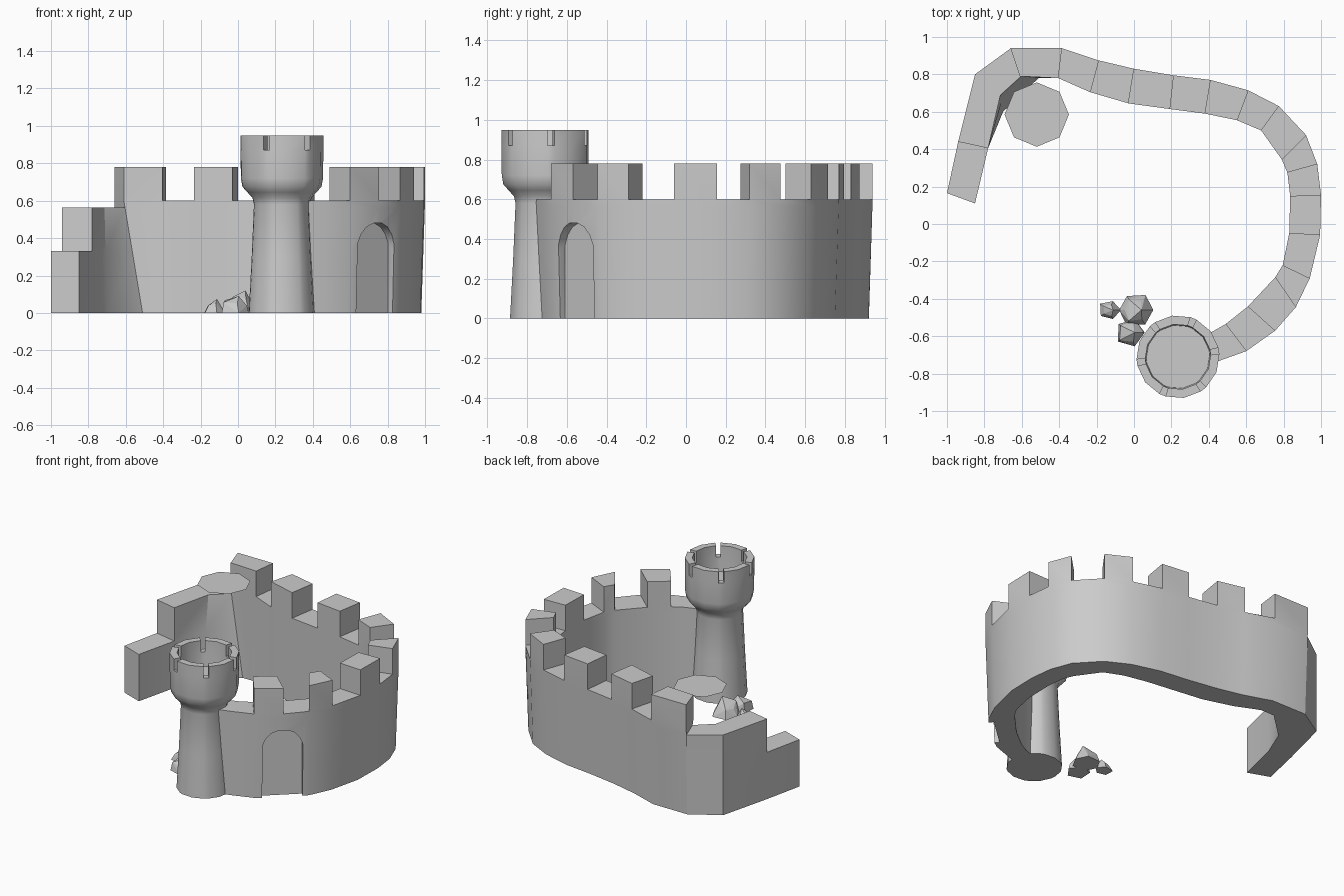
import bpy, bmesh, math, random
from mathutils import Vector

if "Cube" in bpy.data.objects:
    bpy.data.objects.remove(bpy.data.objects["Cube"])

random.seed(4)


def finish(name, bm, smooth=None):
    bmesh.ops.recalc_face_normals(bm, faces=bm.faces)
    me = bpy.data.meshes.new(name)
    bm.to_mesh(me)
    bm.free()
    ob = bpy.data.objects.new(name, me)
    bpy.context.collection.objects.link(ob)
    bpy.ops.object.select_all(action='DESELECT')
    ob.select_set(True)
    bpy.context.view_layer.objects.active = ob
    if smooth:
        bpy.ops.object.shade_smooth_by_angle(angle=math.radians(smooth))
    return ob


# Curtain wall: plan sections (outer x, y, inner x, y) from the broken end to the tower
PLAN = [
    (-1.0, .165, -.85, .11), (-.94, .44, -.78, .405), (-.85, .80, -.715, .695),
    (-.66, .94, -.61, .79), (-.385, .94, -.405, .78), (-.19, .875, -.235, .705),
    (0, .83, -.03, .645), (.21, .795, .19, .615), (.41, .77, .38, .59),
    (.61, .715, .55, .555), (.775, .63, .68, .50), (.92, .475, .79, .345),
    (.98, .32, .82, .275), (1.0, .155, .835, .15), (.995, -.06, .83, -.05),
    (.94, -.29, .795, -.22), (.865, -.445, .755, -.285), (.755, -.57, .61, -.44),
    (.60, -.68, .49, -.535), (.46, -.73, .42, -.575), (.31, -.775, .29, -.62)]
LEVELS = [0, .33, .565, .6, .78]
# number of filled levels per segment: broken steps, then merlons and gaps
FILL = [1, 2, 2] + [4 if i % 2 else 3 for i in range(3, 19)] + [3]
INNER_FOOT = {2: (-.70, .60), 3: (-.51, .78)}   # thick foot at the corner

bm = bmesh.new()
cache = {}


def wall_vert(i, side, j):
    key = (i, side, j)
    if key not in cache:
        ox, oy, ix, iy = PLAN[i]
        o, n = Vector((ox, oy)), Vector((ix, iy))
        top = n if side else o
        foot = top
        if side and i in INNER_FOOT:
            foot = Vector(INNER_FOOT[i])
        elif not side and i > 2:
            foot = o + (n - o).normalized() * .02
        p = foot.lerp(top, min(1, LEVELS[j] / .6))
        cache[key] = bm.verts.new((p.x, p.y, LEVELS[j]))
    return cache[key]


def wall_face(*keys):
    bm.faces.new([wall_vert(*k) for k in keys])


for i, fill in enumerate(FILL):
    k = i + 1
    for j in range(fill):
        for s in (0, 1):
            wall_face((i, s, j), (k, s, j), (k, s, j + 1), (i, s, j + 1))
        for e, nb in ((i, i - 1), (k, i + 1)):
            if not 0 <= nb < len(FILL) or FILL[nb] <= j:
                wall_face((e, 0, j), (e, 1, j), (e, 1, j + 1), (e, 0, j + 1))
    for j in (0, fill):
        wall_face((i, 0, j), (k, 0, j), (k, 1, j), (i, 1, j))
wall = finish("curtain_wall", bm)

# Arched door niche cut into the wall
n = Vector((.67, -.74, 0)).normalized()
t = Vector((-n.y, n.x, 0))
c = Vector((.75, -.57, 0))
half = [(.13, -.1), (.13, .37), (.11, .42), (.075, .46), (.03, .48)]
arch = half + [(-u, z) for u, z in reversed(half)]
bm = bmesh.new()
rings = [[bm.verts.new(c + n * d + t * u + Vector((0, 0, z))) for u, z in arch]
         for d in (-.065, .2)]
for r in rings:
    bm.faces.new(r)
for a in range(len(arch)):
    b = (a + 1) % len(arch)
    bm.faces.new((rings[0][a], rings[0][b], rings[1][b], rings[1][a]))
cutter = finish("door_cutter", bm)
cutter.hide_render = True
mod = wall.modifiers.new("door", 'BOOLEAN')
mod.operation = 'DIFFERENCE'
mod.solver = 'EXACT'
mod.object = cutter
bpy.context.view_layer.objects.active = wall
bpy.ops.object.modifier_apply(modifier=mod.name)
bpy.data.objects.remove(cutter)
bpy.ops.object.select_all(action='DESELECT')
wall.select_set(True)
bpy.context.view_layer.objects.active = wall
bpy.ops.object.shade_smooth_by_angle(angle=math.radians(32))

# Round tower: flared shaft, hollow head, six narrow slots in the parapet
TX, TY = .235, -.71
angles = []
for k in range(6):
    angles += [-52 + 60 * k + d for d in (-4.5, 4.5, 30)]
profile = [(.178, 0), (.162, .3), (.15, .58), (.158, .615), (.185, .645),
           (.212, .675), (.22, .72), (.222, .87), (.222, .95),
           (.175, .95), (.175, .87), (.17, .77)]
bm = bmesh.new()
rings = [[bm.verts.new((TX + r * math.cos(math.radians(a)),
                        TY + r * math.sin(math.radians(a)), z)) for a in angles]
         for r, z in profile]
N = len(angles)
for a in range(N):
    b = (a + 1) % N
    slot = a % 3 == 0
    for j in range(len(profile) - 1):
        if slot and j in (7, 8, 9):
            continue
        bm.faces.new((rings[j][a], rings[j][b], rings[j + 1][b], rings[j + 1][a]))
    if slot:
        bm.faces.new((rings[7][a], rings[7][b], rings[10][b], rings[10][a]))
        for e in (a, b):
            bm.faces.new([rings[j][e] for j in (7, 8, 9, 10)])
bm.faces.new(rings[0])
bm.faces.new(rings[-1])
finish("tower", bm, 40)

# Flat octagonal platform by the back corner
bm = bmesh.new()
bmesh.ops.create_circle(bm, cap_ends=True, segments=8, radius=.172)
for v in bm.verts:
    v.co += Vector((-.52, .585, .74))
finish("platform", bm)


# Fallen rubble beside the tower
def rock(name, x, y, rx, ry, h, count):
    bm = bmesh.new()
    for k in range(count):
        a = 2 * math.pi * k / count
        for s, z in ((1, 0), (random.uniform(.5, .9), h * random.uniform(.4, .8))):
            s *= random.uniform(.85, 1.05)
            bm.verts.new((x + rx * s * math.cos(a), y + ry * s * math.sin(a), z))
    bm.verts.new((x + rx * .3, y, h))
    res = bmesh.ops.convex_hull(bm, input=bm.verts)
    bmesh.ops.delete(bm, geom=[v for v in bm.verts if not v.link_faces], context='VERTS')
    finish(name, bm)


rock("rubble_large", .01, -.46, .10, .09, .12, 6)
rock("rubble_medium", -.02, -.58, .08, .08, .09, 5)
rock("rubble_small", -.13, -.46, .06, .055, .075, 5)
